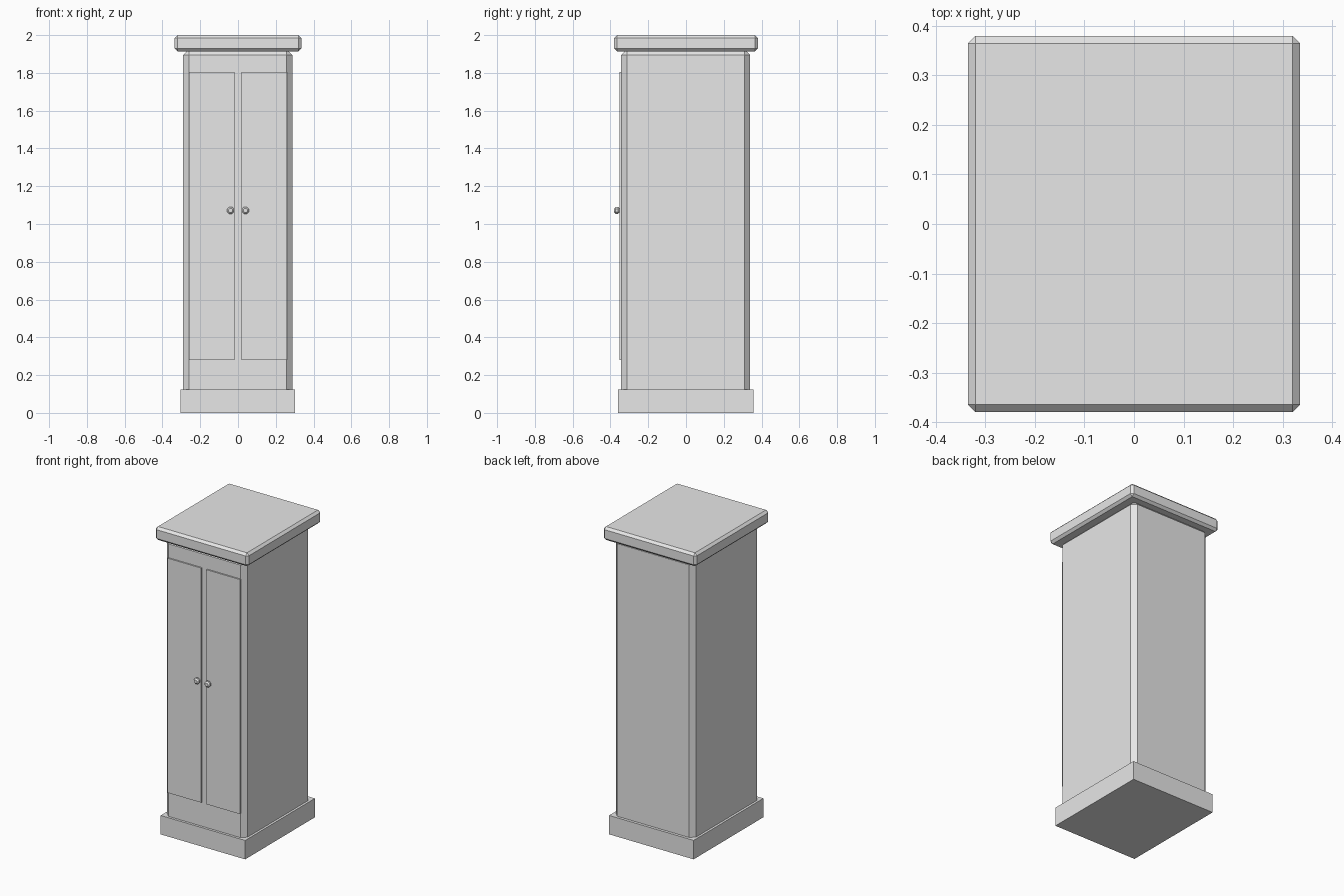
import bpy
import bmesh
from math import radians
from mathutils import Matrix

old = bpy.data.objects.get("Cube")
if old:
    bpy.data.objects.remove(old, do_unlink=True)

# One plain paint for the whole cabinet
GREY = (0.8, 0.8, 0.8, 1.0)
paint = bpy.data.materials.new("light grey")
paint.use_nodes = True
paint.diffuse_color = GREY
paint.node_tree.nodes["Principled BSDF"].inputs["Base Color"].default_value = GREY


def finish(name, bm, chamfer=0.0):
    """Turn a bmesh into a flat-shaded object, chamfering every edge."""
    if chamfer:
        bmesh.ops.bevel(bm, geom=bm.edges[:], offset=chamfer, segments=1,
                        profile=0.5, affect='EDGES')
    bmesh.ops.recalc_face_normals(bm, faces=bm.faces[:])
    mesh = bpy.data.meshes.new(name)
    bm.to_mesh(mesh)
    bm.free()
    mesh.materials.append(paint)
    obj = bpy.data.objects.new(name, mesh)
    bpy.context.collection.objects.link(obj)
    return obj


def box(name, x, y, z, chamfer=0.0):
    """Box given by its (low, high) range on each axis."""
    bm = bmesh.new()
    bmesh.ops.create_cube(bm, size=1.0)
    for v in bm.verts:
        v.co = [r[0] if c < 0 else r[1] for c, r in zip(v.co, (x, y, z))]
    return finish(name, bm, chamfer)


def knob(name, x, y, z):
    """Small faceted round knob with chamfered rims, facing the front."""
    bm = bmesh.new()
    place = Matrix.Translation((x, y, z)) @ Matrix.Rotation(radians(90), 4, 'X')
    bmesh.ops.create_cone(bm, cap_ends=True, segments=8, radius1=0.02,
                          radius2=0.02, depth=0.028,
                          matrix=place @ Matrix.Rotation(radians(22.5), 4, 'Z'))
    rims = [e for e in bm.edges if abs(e.verts[0].co.y - e.verts[1].co.y) < 0.001]
    bmesh.ops.bevel(bm, geom=rims, offset=0.008, segments=1,
                    profile=0.5, affect='EDGES')
    return finish(name, bm)


# Carcass: plinth, chamfered body and overhanging top
box("plinth", (-0.305, 0.303), (-0.359, 0.357), (0.0, 0.123))
box("body", (-0.29, 0.288), (-0.343, 0.339), (0.06, 1.925), 0.03)
box("top_slab", (-0.335, 0.335), (-0.38, 0.38), (1.913, 2.0), 0.015)

# Paired doors with their knobs
for side, s in (("left", 1), ("right", -1)):
    box(side + "_door", sorted((0.018 * s, 0.26 * s)), (-0.352, -0.33), (0.28, 1.805))
    knob(side + "_knob", 0.039 * s, -0.366, 1.072)
